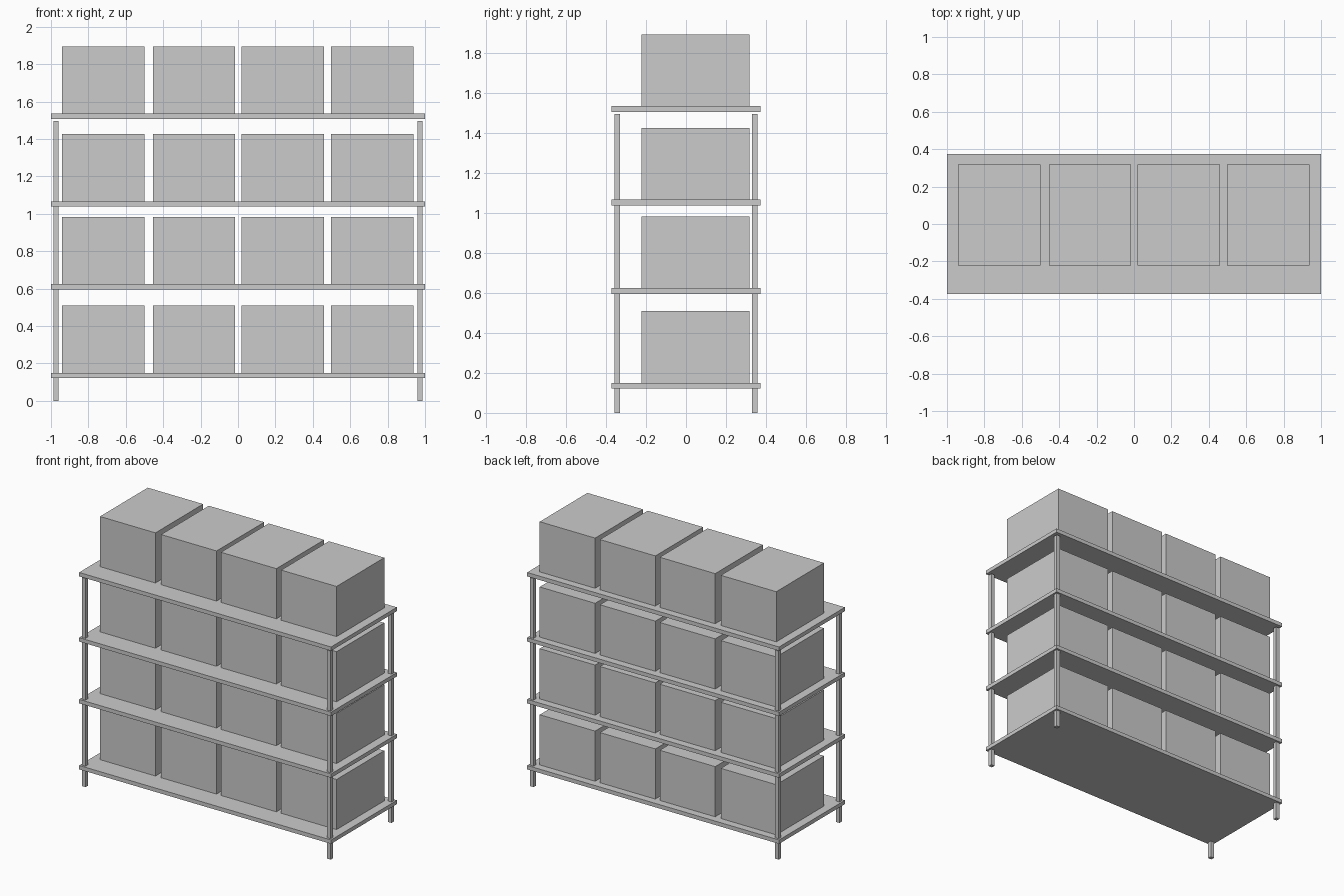
import bpy
import bmesh

if "Cube" in bpy.data.objects:
    bpy.data.objects.remove(bpy.data.objects["Cube"])


def box(name, x, y, z):
    """Axis-aligned box from (min, max) ranges."""
    bm = bmesh.new()
    bmesh.ops.create_cube(bm, size=1.0)
    for v in bm.verts:
        v.co = [r[0] + (c + 0.5) * (r[1] - r[0]) for c, r in zip(v.co, (x, y, z))]
    mesh = bpy.data.meshes.new(name)
    bm.to_mesh(mesh)
    bm.free()
    obj = bpy.data.objects.new(name, mesh)
    bpy.context.collection.objects.link(obj)
    return obj


SHELF_TOPS = (0.15, 0.624, 1.067, 1.535)
SHELF_THICK = 0.028
BOX_LEFTS = (-0.94, -0.455, 0.02, 0.498)
BOX_W, BOX_H = 0.44, 0.36

# Shelves, each carrying a row of storage boxes
for i, top in enumerate(SHELF_TOPS, 1):
    box(f"shelf_{i}", (-1, 1), (-0.373, 0.373), (top - SHELF_THICK, top))
    for j, left in enumerate(BOX_LEFTS, 1):
        box(f"storage_box_{i}_{j}", (left, left + BOX_W), (-0.222, 0.319),
            (top, top + BOX_H))

# Corner posts, ending just under the top shelf
for side, sx in (("left", -1), ("right", 1)):
    for end, sy in (("front", -1), ("back", 1)):
        cx, cy = sx * 0.973, sy * 0.345
        box(f"{end}_{side}_post", (cx - 0.014, cx + 0.014),
            (cy - 0.014, cy + 0.014), (0, 1.497))
